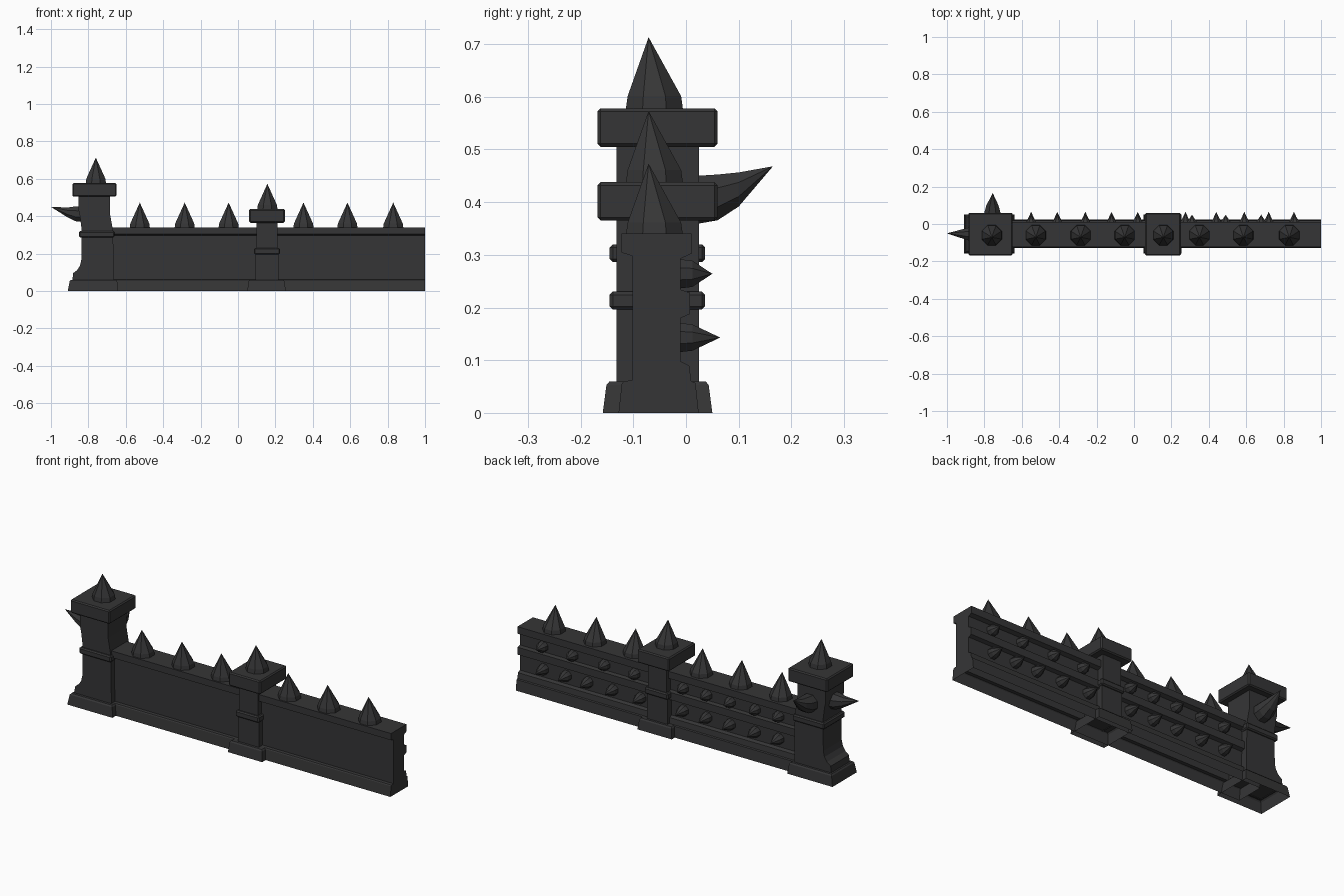
import bpy, bmesh, math
from mathutils import Vector

if "Cube" in bpy.data.objects:
    bpy.data.objects.remove(bpy.data.objects["Cube"])

stone = bpy.data.materials.new("dark stone")
stone.diffuse_color = (0.036, 0.036, 0.037, 1)
stone.use_nodes = True
stone.node_tree.nodes["Principled BSDF"].inputs["Base Color"].default_value = stone.diffuse_color
YC = -0.054  # centre line of the posts


def finish(name, bm, open_bottom=False):
    bmesh.ops.recalc_face_normals(bm, faces=bm.faces)
    if open_bottom:
        low = [f for f in bm.faces if f.normal.z < -0.9 and f.calc_center_median().z < 0.07]
        bmesh.ops.delete(bm, geom=low, context='FACES')
    me = bpy.data.meshes.new(name)
    bm.to_mesh(me)
    bm.free()
    me.materials.append(stone)
    ob = bpy.data.objects.new(name, me)
    bpy.context.collection.objects.link(ob)
    return ob


def loft(name, rings, open_bottom=False, bevel=0):
    """Join rings of points, closing both ends; a one-point ring makes a tip."""
    bm = bmesh.new()
    vs = [[bm.verts.new(p) for p in r] for r in rings]
    n = len(vs[0])
    for a, b in zip(vs, vs[1:]):
        for i in range(n):
            j = (i + 1) % n
            if len(b) == 1:
                bm.faces.new((a[i], a[j], b[0]))
            else:
                bm.faces.new((a[i], a[j], b[j], b[i]))
    bm.faces.new(vs[0])
    if len(vs[-1]) > 1:
        bm.faces.new(vs[-1])
    bmesh.ops.recalc_face_normals(bm, faces=bm.faces)
    if bevel:
        bmesh.ops.bevel(bm, geom=bm.edges[:], offset=bevel, segments=1, affect='EDGES')
    return finish(name, bm, open_bottom)


def rect(x0, x1, y0, y1, z):
    return [(x0, y0, z), (x1, y0, z), (x1, y1, z), (x0, y1, z)]


def block(name, x0, x1, y0, y1, z0, z1, bevel=0.006):
    return loft(name, [rect(x0, x1, y0, y1, z0), rect(x0, x1, y0, y1, z1)], bevel=bevel)


def spike(name, rings, u, v, n=8):
    """rings: (centre, radius) pairs, drawn in the plane of u and v."""
    u, v = Vector(u), Vector(v)
    out = []
    for c, r in rings:
        c = Vector(c)
        if r == 0:
            out.append([c])
        else:
            out.append([c + r * (u * math.cos(t) + v * math.sin(t))
                        for t in (2 * math.pi * (i + 0.5) / n for i in range(n))])
    return loft(name, out)


X, Y, Z = (1, 0, 0), (0, 1, 0), (0, 0, 1)


def top_spike(name, x, z):
    spike(name, [((x, -0.06, z - 0.004), 0.059), ((x, -0.06, z + 0.023), 0.055),
                 ((x, -0.071, z + 0.135), 0)], X, Y)


# wall: one cross-section with coping, recesses, rail and plinth
section = [(-0.128, 0), (-0.122, 0.055), (-0.118, 0.06), (-0.102, 0.062), (-0.102, 0.298),
           (-0.122, 0.304), (-0.122, 0.34), (0.01, 0.34), (0.01, 0.302), (-0.01, 0.293),
           (-0.01, 0.234), (0.008, 0.228), (0.008, 0.188), (-0.01, 0.18), (-0.01, 0.098),
           (0.006, 0.09), (0.01, 0.06), (0.018, 0.057), (0.024, 0)]
loft("wall", [[(x, y, z) for y, z in section] for x in (-0.75, 1.0)], open_bottom=True)

# upright spikes along the coping
for i, x in enumerate((-0.525, -0.285, -0.05, 0.35, 0.585, 0.83)):
    top_spike(f"wall_spike_{i}", x, 0.338)

# two rows of studs on the back
left = (-0.55, -0.41, -0.26, -0.12, 0.02)
rows = [("lower", 0.143, 0.065, left + (0.275, 0.44, 0.59, 0.72, 0.855)),
        ("upper", 0.264, 0.05, left + (0.31, 0.49, 0.68, 0.86))]
for row, z, tip, xs in rows:
    for i, x in enumerate(xs):
        spike(f"{row}_stud_{i}", [((x, -0.012, z), 0.03), ((x, 0.012, z), 0.027),
                                  ((x, tip, z), 0)], X, Z)


def post_parts(name, base, band, cap, spike_x):
    """Plinth, band, cap and top spike shared by both posts."""
    x0, x1, inset = base
    loft(name + "_base", [rect(x0, x1, -0.158, 0.05, 0),
                          rect(x0 + inset, x1 - 0.006, -0.151, 0.043, 0.053),
                          rect(x0 + inset + 0.006, x1 - 0.012, -0.145, 0.037, 0.06)],
         open_bottom=True)
    block(name + "_band", band[0], band[1], -0.145, 0.036, band[2], band[2] + 0.034)
    block(name + "_cap", cap[0], cap[1], -0.168, 0.06, cap[2], cap[2] + 0.073)
    top_spike(name + "_spike", spike_x, cap[2] + 0.073)


post_parts("end_post", (-0.91, -0.64, 0.01), (-0.85, -0.66, 0.286), (-0.885, -0.65, 0.505), -0.76)
post_parts("middle_post", (0.05, 0.255, 0.006), (0.085, 0.225, 0.196), (0.06, 0.25, 0.365), 0.157)

# end post shaft, with a curved foot and a curved shoulder
shaft = [(-0.885, 0.055), (-0.882, 0.095), (-0.86, 0.112), (-0.845, 0.135), (-0.838, 0.165),
         (-0.836, 0.33), (-0.845, 0.40), (-0.852, 0.43), (-0.852, 0.51), (-0.684, 0.51),
         (-0.684, 0.41), (-0.675, 0.36), (-0.668, 0.32), (-0.664, 0.055)]
loft("end_post_shaft", [[(x, y, z) for x, z in shaft] for y in (-0.132, 0.025)],
     open_bottom=True)

# middle post shaft
loft("middle_post_shaft", [rect(0.093, 0.217, -0.132, 0.025, 0.055),
                           rect(0.093, 0.217, -0.132, 0.025, 0.21),
                           rect(0.099, 0.211, -0.132, 0.025, 0.225),
                           rect(0.099, 0.211, -0.132, 0.025, 0.37)], open_bottom=True)

# curved horns on the end post: one to the back, one to the outer side
spike("back_horn", [((-0.757, 0.01, 0.403), 0.050), ((-0.757, 0.06, 0.409), 0.047),
                    ((-0.757, 0.10, 0.424), 0.035), ((-0.755, 0.165, 0.468), 0)], X, Z)
spike("side_horn", [((-0.83, YC, 0.411), 0.045), ((-0.868, YC, 0.413), 0.043),
                    ((-0.91, -0.053, 0.420), 0.029), ((-1.0, -0.05, 0.45), 0)], Y, Z)
